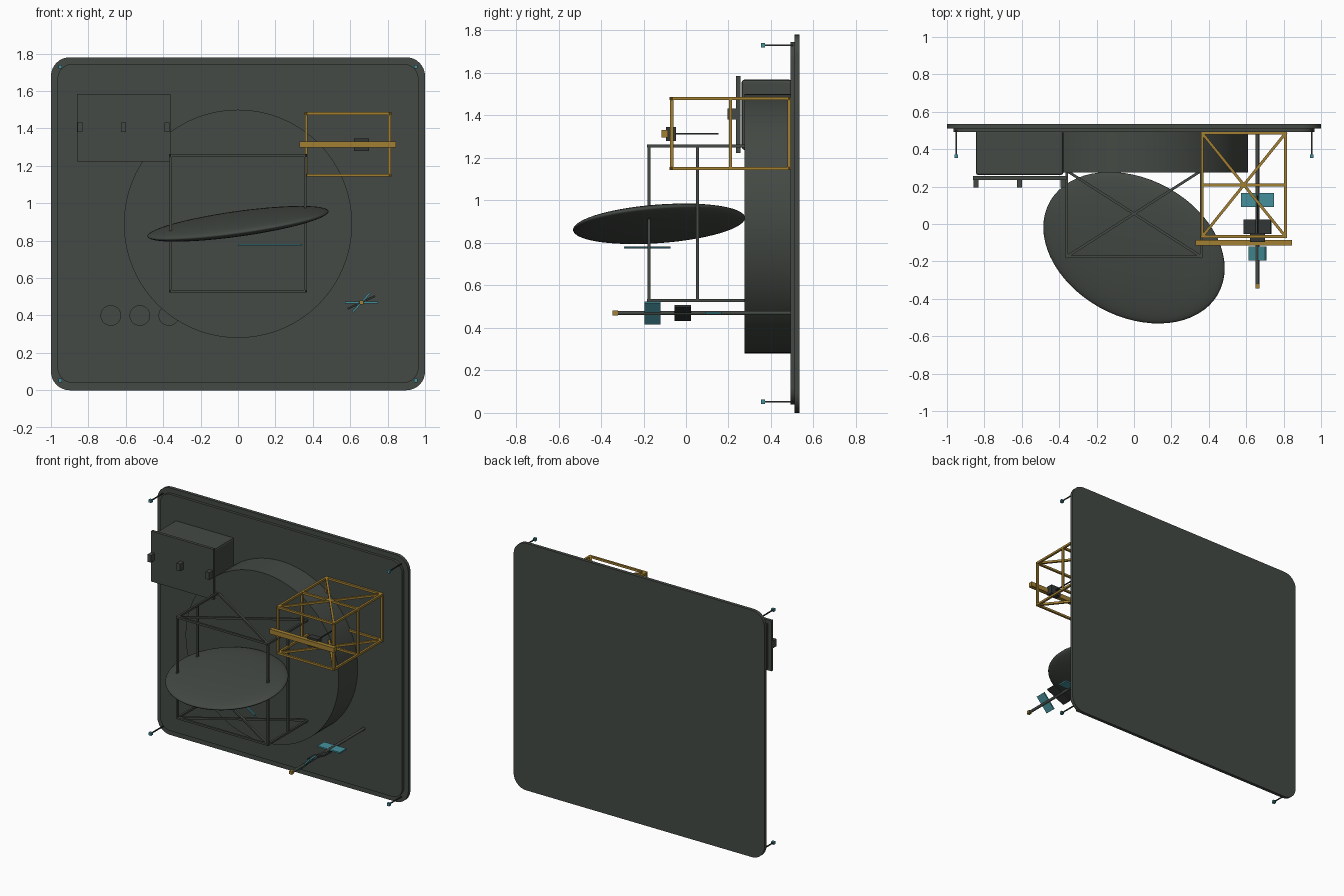
import bpy, bmesh, math
from mathutils import Matrix, Vector

if "Cube" in bpy.data.objects:
    bpy.data.objects.remove(bpy.data.objects["Cube"])


def material(name, rgb):
    m = bpy.data.materials.new(name)
    m.diffuse_color = (*rgb, 1)
    m.use_nodes = True
    m.node_tree.nodes["Principled BSDF"].inputs["Base Color"].default_value = m.diffuse_color
    return m


GREY = material("dark green grey", (0.058, 0.067, 0.058))
BLACK = material("charcoal", (0.032, 0.037, 0.035))
GOLD = material("gold", (0.36, 0.215, 0.032))
CYAN = material("teal", (0.06, 0.28, 0.33))


def finish(name, bm, mat, smooth=False):
    bmesh.ops.recalc_face_normals(bm, faces=bm.faces)
    me = bpy.data.meshes.new(name)
    bm.to_mesh(me)
    bm.free()
    ob = bpy.data.objects.new(name, me)
    bpy.context.collection.objects.link(ob)
    me.materials.append(mat)
    if smooth:
        bpy.ops.object.select_all(action='DESELECT')
        ob.select_set(True)
        bpy.context.view_layer.objects.active = ob
        bpy.ops.object.shade_smooth_by_angle(angle=math.radians(35))
    return ob


def box(name, lo, hi, mat, bevel=0, angle=0):
    """Box from corner lo to corner hi, turned by angle about its y axis."""
    lo, hi = Vector(lo), Vector(hi)
    bm = bmesh.new()
    bmesh.ops.create_cube(bm, size=1, matrix=Matrix.Translation((lo + hi) / 2)
                          @ Matrix.Rotation(-angle, 4, 'Y')
                          @ Matrix.Diagonal((*(hi - lo), 1)))
    if bevel:
        bmesh.ops.bevel(bm, geom=bm.edges[:], offset=bevel, segments=2,
                        profile=0.5, affect='EDGES')
    return finish(name, bm, mat)


def bars(name, segments, t, mat):
    """Square bars of thickness t along each segment, joined in one object."""
    bm = bmesh.new()
    for a, b in segments:
        a, b = Vector(a), Vector(b)
        d = b - a
        rot = d.to_track_quat('Y', 'Z').to_matrix().to_4x4()
        bmesh.ops.create_cube(bm, size=1, matrix=Matrix.Translation((a + b) / 2)
                              @ rot @ Matrix.Diagonal((t, d.length + t * 0.9, t, 1)))
    return finish(name, bm, mat)


def cylinder(name, x, z, r, y0, y1, mat, n=64):
    bm = bmesh.new()
    bmesh.ops.create_cone(bm, cap_ends=True, segments=n, radius1=r, radius2=r,
                          depth=y1 - y0,
                          matrix=Matrix.Translation((x, (y0 + y1) / 2, z))
                          @ Matrix.Rotation(math.pi / 2, 4, 'X'))
    return finish(name, bm, mat, True)


def slab(name, hx, z0, z1, r, y0, y1):
    """Upright plate with rounded corners."""
    bm = bmesh.new()
    pts = []
    for k, (cx, cz) in enumerate([(hx - r, z1 - r), (r - hx, z1 - r),
                                  (r - hx, z0 + r), (hx - r, z0 + r)]):
        for i in range(9):
            a = (k + i / 8) * math.pi / 2
            pts.append(bm.verts.new((cx + r * math.cos(a), y0, cz + r * math.sin(a))))
    f = bm.faces.new(pts)
    new = bmesh.ops.extrude_face_region(bm, geom=[f])["geom"]
    bmesh.ops.translate(bm, vec=(0, y1 - y0, 0),
                        verts=[v for v in new if isinstance(v, bmesh.types.BMVert)])
    return finish(name, bm, GREY, True)


def truss(name, x, y, z, t, mat, mid_rail):
    """Box frame with crossed top and bottom, and posts at front and middle."""
    ym = sum(y) / 2
    seg = []
    for h in z:
        seg += [((x[0], y[0], h), (x[1], y[0], h)), ((x[0], y[1], h), (x[1], y[1], h)),
                ((x[0], y[0], h), (x[1], y[1], h)), ((x[1], y[0], h), (x[0], y[1], h))]
        seg += [((s, y[0], h), (s, y[1], h)) for s in x]
        if mid_rail:
            seg.append(((x[0], ym, h), (x[1], ym, h)))
    seg += [((s, d, z[0]), (s, d, z[1])) for s in x for d in (y[0], ym, y[1])]
    return bars(name, seg, t, mat)


# back panel and its raised front layer
slab("back_panel", 1.0, 0.0, 1.78, 0.1, 0.511, 0.535)
slab("panel_front_layer", 0.965, 0.04, 1.745, 0.08, 0.492, 0.512)

# large drum and small round ports
cylinder("drum", 0, 0.89, 0.61, 0.275, 0.5, GREY, 96)
for i in range(3):
    cylinder(f"port_{i + 1}", -0.68 + 0.155 * i, 0.40, 0.055, 0.455, 0.5, GREY, 32)

# equipment box with face plate and knobs
box("equipment_box", (-0.845, 0.262, 1.238), (-0.378, 0.5, 1.568), GREY, 0.012)
box("equipment_face_plate", (-0.86, 0.236, 1.222), (-0.362, 0.257, 1.585), GREY)
for i, kx in enumerate((-0.845, -0.612, -0.38)):
    box(f"equipment_knob_{i + 1}", (kx - 0.014, 0.195, 1.38), (kx + 0.014, 0.24, 1.432), GREY)

# grey and gold frames
truss("grey_frame", (-0.36, 0.36), (-0.175, 0.285), (0.53, 1.255), 0.014, GREY, False)
truss("gold_frame", (0.365, 0.81), (-0.067, 0.485), (1.15, 1.48), 0.015, GOLD, True)

# tilted flattened dish: unit sphere sheared into a leaning ellipsoid
cxx, cxy, cxz, cyy, cyz, czz = 0.235, -0.053, 0.032, 0.164, 0.0114, 0.0091
a = math.sqrt(cxx)
b, c = cxy / a, cxz / a
d = math.sqrt(cyy - b * b)
e = (cyz - b * c) / d
f = math.sqrt(czz - c * c - e * e)
bm = bmesh.new()
bmesh.ops.create_uvsphere(bm, u_segments=64, v_segments=32, radius=1, matrix=Matrix(
    ((a, 0, 0, 0), (b, d, 0, -0.127), (c, e, f, 0.89), (0, 0, 0, 1))))
for face in bm.faces:
    face.smooth = True
finish("dish", bm, GREY)

# thin teal bar below the dish
bars("dish_bar", [((0.005, -0.08, 0.778), (0.335, -0.287, 0.778))], 0.009, CYAN)

# cross bar, block and feed rod on the gold frame
box("gold_cross_bar", (0.33, -0.115, 1.297), (0.845, -0.085, 1.331), GOLD)
box("cross_bar_block", (0.62, -0.095, 1.28), (0.70, -0.047, 1.345), BLACK)
bars("feed_rod", [((0.66, -0.05, 1.313), (0.66, 0.15, 1.313))], 0.007, BLACK)

# mast with three twisted paddles and a gold tip
cylinder("mast", 0.66, 0.47, 0.01, -0.32, 0.5, GREY, 16)
box("mast_tip", (0.649, -0.345, 0.459), (0.671, -0.32, 0.481), GOLD)
for name, py, half, deg, mat in (("inner_paddle", 0.128, 0.089, 0, CYAN),
                                 ("middle_paddle", -0.015, 0.08, 25, BLACK),
                                 ("outer_paddle", -0.157, 0.067, 48, CYAN)):
    box(name, (0.66 - half, py - 0.038, 0.465), (0.66 + half, py + 0.038, 0.475),
        mat, angle=math.radians(deg))

# corner pins with teal tips
for i, (px, pz) in enumerate([(x, z) for x in (-0.95, 0.95) for z in (0.052, 1.73)]):
    bars(f"corner_pin_{i + 1}", [((px, 0.365, pz), (px, 0.5, pz))], 0.007, BLACK)
    box(f"corner_pin_tip_{i + 1}", (px - 0.01, 0.353, pz - 0.01),
        (px + 0.01, 0.372, pz + 0.01), CYAN)
